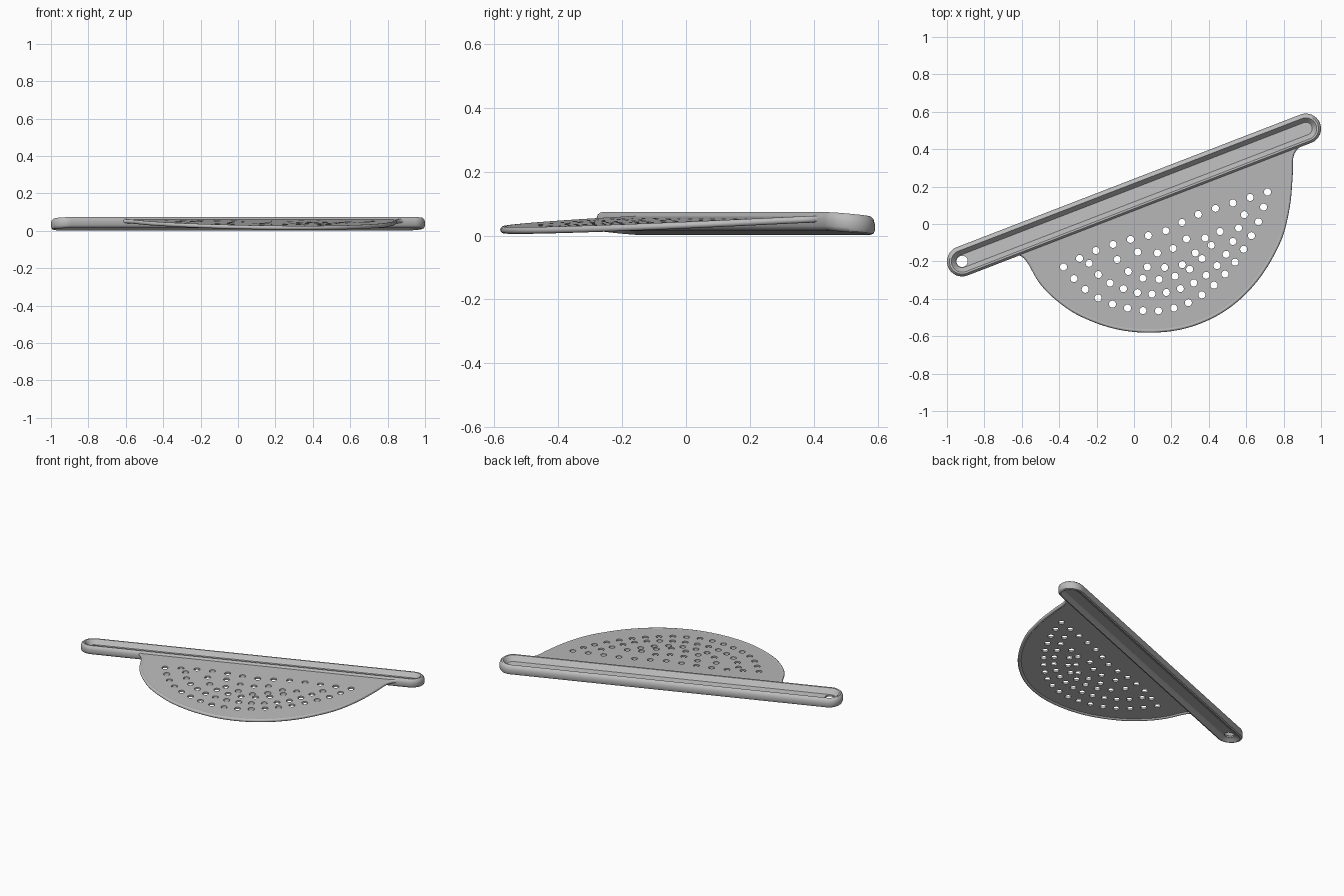
import bpy, bmesh
from math import sin, cos, pi, radians
from mathutils import Vector

default_cube = bpy.data.objects.get("Cube")
if default_cube:
    bpy.data.objects.remove(default_cube, do_unlink=True)

TILT = radians(21.1)      # handle direction in plan
CENTRE_Y = 0.155
HALF = 0.985              # handle half length between end centres

metal = bpy.data.materials.new("brushed_grey_metal")
metal.use_nodes = True
grey = (0.5, 0.5, 0.5, 1)
metal.diffuse_color = grey
metal.node_tree.nodes["Principled BSDF"].inputs["Base Color"].default_value = grey


def place(u, v, z=0):
    """Handle coordinates to world coordinates."""
    return Vector((u * cos(TILT) - v * sin(TILT),
                   CENTRE_Y + u * sin(TILT) + v * cos(TILT), z))


def across(p):
    """Distance of a world point from the handle axis."""
    return (p.y - CENTRE_Y) * cos(TILT) - p.x * sin(TILT)


def blade_z(p):
    return 0.055 + 0.052 * (across(p) + 0.06)


def handle_z(p):
    return -0.1 * across(p)


def smooth_path(points, steps=10):
    """Catmull-Rom curve through the points."""
    pts = [Vector((x, y, 0)) for x, y in points]
    pts = [2 * pts[0] - pts[1]] + pts + [2 * pts[-1] - pts[-2]]
    path = []
    for a, b, c, d in zip(pts, pts[1:], pts[2:], pts[3:]):
        for i in range(steps):
            t = i / steps
            path.append(0.5 * (2 * b + (c - a) * t + (2 * a - 5 * b + 4 * c - d) * t * t
                               + (3 * b - a - 3 * c + d) * t ** 3))
    return path + [pts[-2]]


def spaced(path, count):
    """Evenly spaced points along a path."""
    lengths = [0]
    for a, b in zip(path, path[1:]):
        lengths.append(lengths[-1] + (b - a).length)
    result, k = [], 0
    for i in range(count):
        target = lengths[-1] * i / (count - 1)
        while k < len(path) - 2 and lengths[k + 1] < target:
            k += 1
        t = (target - lengths[k]) / (lengths[k + 1] - lengths[k])
        result.append(path[k].lerp(path[k + 1], t))
    return result


def circle(centre, radius, sides=16):
    return [centre + radius * Vector((cos(2 * pi * i / sides), sin(2 * pi * i / sides), 0))
            for i in range(sides)]


def stadium(r, z=0, steps=16):
    """Rounded slot of radius r around the handle axis."""
    ring = []
    for side, start in ((1, -pi / 2), (-1, pi / 2)):
        for i in range(steps + 1):
            a = start + pi * i / steps
            ring.append(place(side * HALF + r * cos(a), r * sin(a), z))
    return ring


def finish(name, mesh):
    obj = bpy.data.objects.new(name, mesh)
    bpy.context.collection.objects.link(obj)
    mesh.materials.clear()
    mesh.materials.append(metal)
    bpy.ops.object.select_all(action='DESELECT')
    obj.select_set(True)
    bpy.context.view_layer.objects.active = obj
    bpy.ops.object.shade_smooth_by_angle(angle=radians(40))
    return obj


def from_curve(name, loops, height, flat=True, **settings):
    """Filled sheet or tube from outlines, lifted by a height rule."""
    curve = bpy.data.curves.new(name, 'CURVE')
    curve.dimensions = '2D' if flat else '3D'
    curve.fill_mode = 'BOTH' if flat else 'FULL'
    for key, value in settings.items():
        setattr(curve, key, value)
    for loop in loops:
        spline = curve.splines.new('POLY')
        spline.points.add(len(loop) - 1)
        for point, co in zip(spline.points, loop):
            point.co = (*co, 1)
        spline.use_cyclic_u = flat
    helper = bpy.data.objects.new(name + "_helper", curve)
    bpy.context.collection.objects.link(helper)
    graph = bpy.context.evaluated_depsgraph_get()
    mesh = bpy.data.meshes.new_from_object(helper.evaluated_get(graph))
    bpy.data.objects.remove(helper, do_unlink=True)
    for vert in mesh.vertices:
        vert.co.z += height(vert.co)
    return finish(name, mesh)


# Half-round blade outline, flaring into the handle at both ends
outline = smooth_path([
    (-.63, -.15), (-.59, -.168), (-.555, -.21), (-.5, -.305), (-.42, -.39), (-.29, -.48),
    (-.1, -.55), (.1, -.57), (.3, -.54), (.49, -.45), (.65, -.3), (.77, -.1),
    (.82, .08), (.837, .25), (.84, .35), (.86, .4), (.9, .435)])

# Drain holes: one straight row, then nested arcs
rows = [
    (13, [(-.377, -.23), (-.2, -.14), (-.01, -.08), (.16, -.04), (.34, .05), (.52, .11), (.714, .171)]),
    (15, [(-.24, -.21), (-.14, -.31), (.08, -.375), (.31, -.32), (.48, -.18), (.59, .05)]),
    (9, [(-.09, -.19), (.01, -.28), (.18, -.29), (.34, -.21), (.46, -.04)]),
    (6, [(.02, -.15), (.08, -.235), (.2, -.225), (.29, -.2), (.38, -.075)]),
    (3, [(.125, -.155), (.21, -.13), (.28, -.08)])]
outer_arc = [(-.377, -.23), (-.26, -.35), (-.11, -.43), (.12, -.465), (.33, -.4),
             (.52, -.23), (.66, 0), (.714, .171)]
centres = [p for count, pts in rows for p in spaced(smooth_path(pts), count)]
centres += spaced(smooth_path(outer_arc), 19)[1:-1]
holes = [circle(c, 0.019) for c in centres]
from_curve("strainer_blade", [outline] + holes, blade_z, extrude=0.006)

# Rounded lip along the blade edge
from_curve("blade_lip", [outline], lambda p: blade_z(p) - 0.003, flat=False,
           bevel_depth=0.011, bevel_resolution=3)

# Groove floor with the hanging hole
from_curve("handle_floor", [stadium(0.036), circle(place(-HALF, 0), 0.03, 24)],
           lambda p: 0.031 + handle_z(p), extrude=0.005)

# Raised rim running round the handle
profile = [(.034, .036), (.042, .044), (.050, .058), (.058, .066), (.068, .066), (.077, .058),
           (.081, .044), (.081, .022), (.076, .012), (.066, .008), (.058, .012), (.050, .018),
           (.042, .022), (.034, .026)]
bm = bmesh.new()
rings = [[bm.verts.new(p + Vector((0, 0, handle_z(p)))) for p in stadium(r, z)]
         for r, z in profile]
for lower, upper in zip(rings, rings[1:] + rings[:1]):
    for i in range(len(lower)):
        j = (i + 1) % len(lower)
        bm.faces.new((lower[i], lower[j], upper[j], upper[i]))
bmesh.ops.recalc_face_normals(bm, faces=bm.faces)
rim_mesh = bpy.data.meshes.new("handle_rim")
bm.to_mesh(rim_mesh)
bm.free()
finish("handle_rim", rim_mesh)
